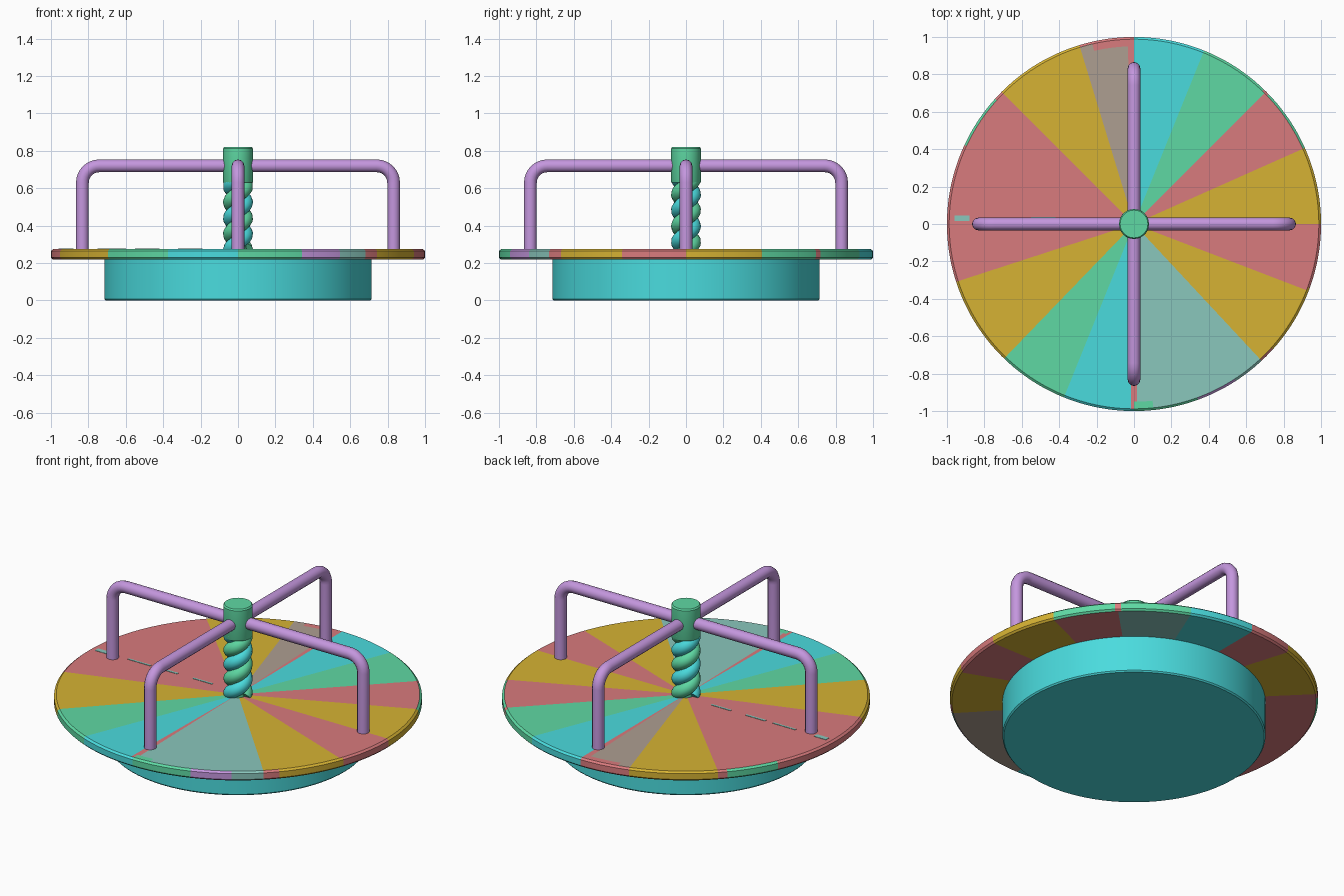
import bpy, bmesh, math

cube = bpy.data.objects.get("Cube")
if cube:
    bpy.data.objects.remove(cube, do_unlink=True)


def linear(c):
    return c / 12.92 if c <= 0.04045 else ((c + 0.055) / 1.055) ** 2.4


def material(name, rgb):
    m = bpy.data.materials.new(name)
    m.use_nodes = True
    col = [linear(c) for c in rgb] + [1]
    m.diffuse_color = col
    bsdf = m.node_tree.nodes["Principled BSDF"]
    bsdf.inputs["Base Color"].default_value = col
    bsdf.inputs["Roughness"].default_value = 0.6
    return m


PALETTE = {
    "cyan": (0.29, 0.86, 0.87),
    "green": (0.37, 0.85, 0.64),
    "red": (0.85, 0.48, 0.49),
    "yellow": (0.84, 0.70, 0.20),
    "pale": (0.54, 0.78, 0.74),
    "taupe": (0.68, 0.62, 0.57),
    "purple": (0.77, 0.59, 0.87),
}
NAMES = list(PALETTE)
MATS = {n: material(n + " paint", c) for n, c in PALETTE.items()}


def finish(ob, smooth=True):
    bpy.ops.object.select_all(action="DESELECT")
    ob.select_set(True)
    bpy.context.view_layer.objects.active = ob
    if ob.type == "CURVE":
        bpy.ops.object.convert(target="MESH")
        ob = bpy.context.object
    if smooth:
        bpy.ops.object.shade_smooth_by_angle(angle=math.radians(35))
    return ob


def lathe(name, profile, steps, colours, rule=None):
    """Spin a (radius, height) profile that starts and ends on the axis."""
    bm = bmesh.new()
    rings = []
    for r, z in profile:
        if r == 0:
            rings.append([bm.verts.new((0, 0, z))] * steps)
        else:
            turn = [math.tau * i / steps for i in range(steps)]
            rings.append([bm.verts.new((r * math.cos(a), r * math.sin(a), z)) for a in turn])
    for k in range(len(rings) - 1):
        for i in range(steps):
            j = (i + 1) % steps
            quad = [rings[k][i], rings[k + 1][i], rings[k + 1][j], rings[k][j]]
            face = bm.faces.new(list(dict.fromkeys(quad)))
            if rule:
                face.material_index = colours.index(rule(k, (i + 0.5) * 360 / steps))
    bmesh.ops.recalc_face_normals(bm, faces=bm.faces)
    me = bpy.data.meshes.new(name)
    bm.to_mesh(me)
    bm.free()
    for c in colours:
        me.materials.append(MATS[c])
    ob = bpy.data.objects.new(name, me)
    bpy.context.collection.objects.link(ob)
    return finish(ob)


def tube(name, points, radius, colour):
    cu = bpy.data.curves.new(name, "CURVE")
    cu.dimensions = "3D"
    cu.bevel_depth = radius
    cu.bevel_resolution = 4
    cu.use_fill_caps = True
    sp = cu.splines.new("POLY")
    sp.points.add(len(points) - 1)
    for p, co in zip(sp.points, points):
        p.co = (*co, 1)
    cu.materials.append(MATS[colour])
    ob = bpy.data.objects.new(name, cu)
    bpy.context.collection.objects.link(ob)
    return finish(ob)


# Painted platform: each sector is (end angle, colour)
TOP = [(24, "yellow"), (45, "red"), (68, "green"), (90, "cyan"), (92, "red"),
       (107, "taupe"), (135, "yellow"), (198, "red"), (226, "yellow"),
       (248, "green"), (269, "cyan"), (271, "red"), (313, "pale"),
       (339, "yellow"), (360, "red")]
RIM = [(24, "yellow"), (44, "green"), (46, "red"), (68, "green"), (90, "cyan"),
       (107, "red"), (135, "yellow"), (138, "red"), (155, "green"), (198, "red"),
       (226, "yellow"), (248, "green"), (270, "cyan"), (290, "green"),
       (303, "purple"), (313, "pale"), (318, "red"), (340, "yellow"), (360, "red")]
UNDER = [(24, "yellow"), (45, "red"), (68, "pale"), (90, "cyan"), (107, "red"),
         (135, "yellow"), (198, "red"), (226, "yellow"), (248, "green"),
         (270, "cyan"), (313, "taupe"), (339, "yellow"), (360, "red")]


def sector(table, angle):
    return next(c for end, c in table if angle < end)


def platform_rule(band, angle):
    if band == 0:
        return sector(TOP, angle)
    if band == 1:
        # small outer patches beside the front and back posts
        if 90 < angle < 103:
            return "red"
        if 270 < angle < 276:
            return "green"
        return sector(TOP, angle)
    return sector(RIM if band < 5 else UNDER, angle)


lathe("platform", [(0, 0.275), (0.95, 0.275), (0.988, 0.275), (1, 0.265), (1, 0.23),
                   (0.99, 0.22), (0, 0.22)], 360, NAMES, platform_rule)

# Drum under the platform
lathe("base_drum", [(0, 0), (0.708, 0), (0.715, 0.008), (0.715, 0.23), (0, 0.23)], 96, ["cyan"])

# Worn paint dashes
for n, (x0, x1, w) in enumerate([(-0.96, -0.88, 0.03), (-0.75, -0.6, 0.012),
                                 (-0.55, -0.42, 0.014), (-0.32, -0.19, 0.012)]):
    bpy.ops.mesh.primitive_cube_add(size=1, location=((x0 + x1) / 2, 0.03, 0.275))
    dash = bpy.context.object
    dash.name = f"paint_dash_{n}"
    dash.scale = (x1 - x0, w, 0.004)
    dash.data.materials.append(MATS["pale"])

# Handrails: two crossing arches with rounded corners
REACH, HEIGHT, BEND = 0.832, 0.72, 0.09
half = [(REACH, 0.25)]
for i in range(9):
    a = math.pi / 2 * i / 8
    half.append((REACH - BEND + BEND * math.cos(a), HEIGHT - BEND + BEND * math.sin(a)))
arch = half + [(-d, z) for d, z in reversed(half)]
tube("handrail_side_to_side", [(d, 0, z) for d, z in arch], 0.034, "purple")
tube("handrail_front_to_back", [(0, d, z) for d, z in arch], 0.034, "purple")

# Centre post: cap, core and two twisted strands
lathe("post_cap", [(0, 0.63), (0.078, 0.63), (0.08, 0.635), (0.08, 0.812),
                   (0.074, 0.82), (0, 0.82)], 32, ["green"])
lathe("post_core", [(0, 0.27), (0.045, 0.27), (0.045, 0.64), (0, 0.64)], 24, ["green"])
PITCH, LOW, HIGH, STEPS = 0.17, 0.27, 0.66, 90
for colour, phase in (("green", 0), ("cyan", math.pi)):
    coil = []
    for i in range(STEPS + 1):
        z = LOW + (HIGH - LOW) * i / STEPS
        a = phase + math.tau * (z - LOW) / PITCH
        coil.append((0.04 * math.cos(a), 0.04 * math.sin(a), z))
    tube(f"post_strand_{colour}", coil, 0.04, colour)
